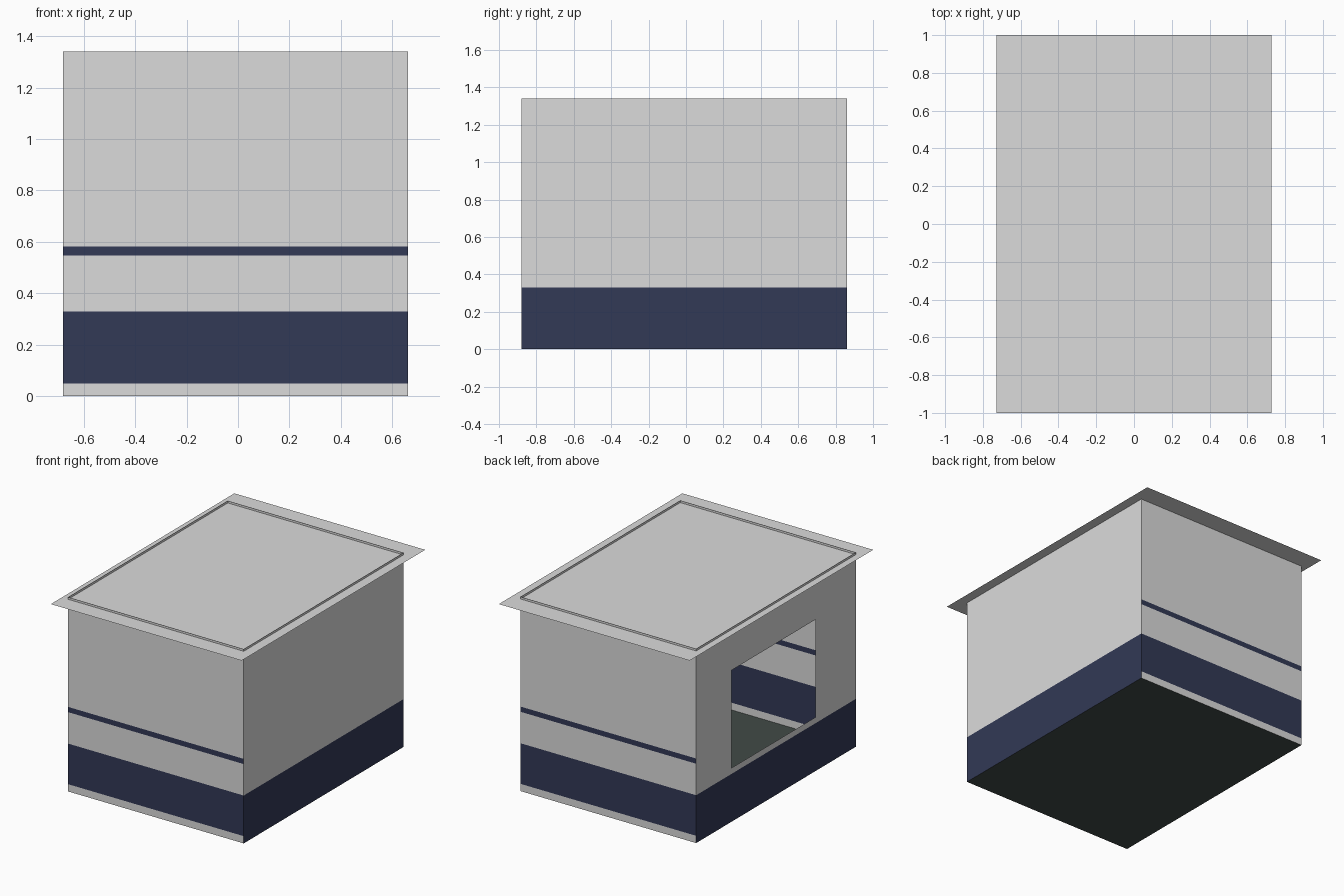
import bpy
import bmesh

cube = bpy.data.objects.get("Cube")
if cube:
    bpy.data.objects.remove(cube, do_unlink=True)


def material(name, rgb):
    mat = bpy.data.materials.new(name)
    mat.use_nodes = True
    mat.diffuse_color = (*rgb, 1)
    mat.node_tree.nodes["Principled BSDF"].inputs["Base Color"].default_value = (*rgb, 1)
    return mat


PALE = material("pale_grey", (0.71, 0.71, 0.71))
NAVY = material("navy_blue", (0.032, 0.041, 0.093))
DARK = material("dark_floor_grey", (0.053, 0.069, 0.063))

# Main dimensions
LEFT, RIGHT = -0.68, 0.66
FRONT, BACK = -0.88, 0.86
WALL_TOP, ROOF_Z = 1.34, 1.325
ROOF_X, ROOF_Y = 0.728, 1.0


def finish(name, bm, mats):
    mesh = bpy.data.meshes.new(name)
    bm.to_mesh(mesh)
    bm.free()
    for mat in mats:
        mesh.materials.append(mat)
    obj = bpy.data.objects.new(name, mesh)
    bpy.context.collection.objects.link(obj)


def sheet(name, x0, x1, y0, y1, z, mat):
    """Thin horizontal panel."""
    bm = bmesh.new()
    corners = [(x0, y0), (x1, y0), (x1, y1), (x0, y1)]
    bm.faces.new([bm.verts.new((x, y, z)) for x, y in corners])
    finish(name, bm, [mat])


def wall(name, start, end, bands, opening=None):
    """Thin upright panel from start to end, navy within bands, with an optional opening.
    The opening is (first fraction, last fraction, bottom, top)."""
    us = {0, 1}
    zs = {0, WALL_TOP}
    for band in bands:
        zs.update(band)
    if opening:
        us.update(opening[:2])
        zs.update(opening[2:])
    us, zs = sorted(us), sorted(zs)
    bm = bmesh.new()
    grid = [[bm.verts.new((start[0] + (end[0] - start[0]) * u,
                           start[1] + (end[1] - start[1]) * u, z)) for z in zs] for u in us]
    for i in range(len(us) - 1):
        for j in range(len(zs) - 1):
            u, z = (us[i] + us[i + 1]) / 2, (zs[j] + zs[j + 1]) / 2
            if opening and opening[0] < u < opening[1] and opening[2] < z < opening[3]:
                continue
            face = bm.faces.new((grid[i][j], grid[i + 1][j], grid[i + 1][j + 1], grid[i][j + 1]))
            face.material_index = int(any(low < z < high for low, high in bands))
    finish(name, bm, [PALE, NAVY])


# Striped end walls
stripes = [(0.05, 0.33), (0.547, 0.583)]
wall("front_wall", (LEFT, FRONT), (RIGHT, FRONT), stripes)
wall("back_wall", (RIGHT, BACK), (LEFT, BACK), stripes)

# Side walls with a navy base, one with a serving window
base = [(0, 0.33)]
wall("solid_side_wall", (RIGHT, FRONT), (RIGHT, BACK), base)
depth = BACK - FRONT
window = ((BACK - 0.477) / depth, (BACK + 0.442) / depth, 0.371, 1.045)
wall("window_side_wall", (LEFT, BACK), (LEFT, FRONT), base, window)

# Floor and overhanging roof, set just under the wall tops
sheet("floor", LEFT, RIGHT, FRONT, BACK, 0, DARK)
sheet("roof", -ROOF_X, ROOF_X, -ROOF_Y, ROOF_Y, ROOF_Z, PALE)
